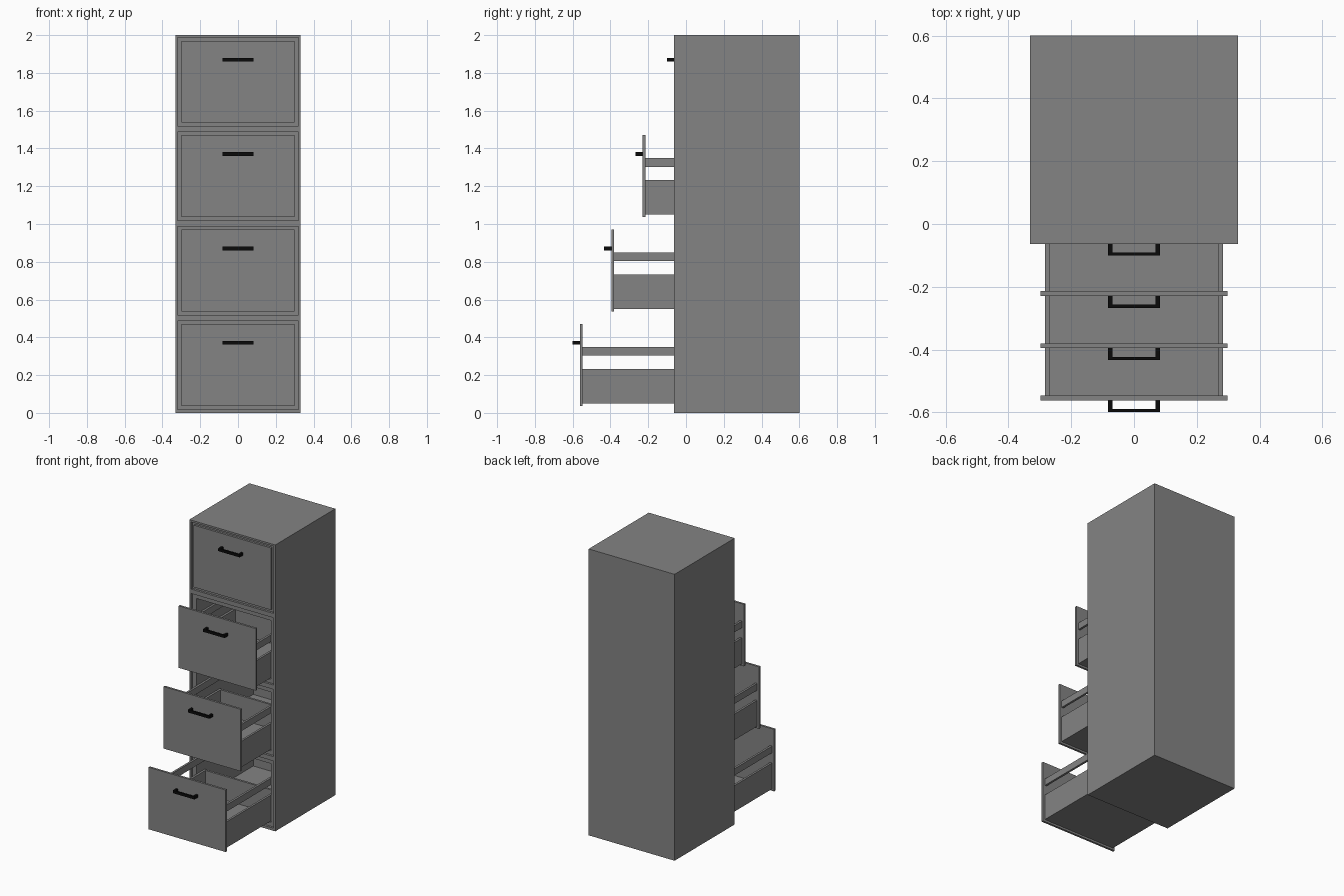
import bpy

if "Cube" in bpy.data.objects:
    bpy.data.objects.remove(bpy.data.objects["Cube"])


def material(name, value):
    m = bpy.data.materials.new(name)
    m.diffuse_color = (value, value, value, 1)
    m.use_nodes = True
    m.node_tree.nodes["Principled BSDF"].inputs["Base Color"].default_value = m.diffuse_color
    return m


GREY = material("painted grey metal", 0.23)
BLACK = material("black handle", 0.003)


def box(name, x, y, z, mat=GREY):
    """Axis-aligned box from (min, max) ranges."""
    ranges = (x, y, z)
    bpy.ops.mesh.primitive_cube_add(size=1, location=[(a + b) / 2 for a, b in ranges])
    ob = bpy.context.object
    ob.name = name
    ob.scale = [b - a for a, b in ranges]
    bpy.ops.object.transform_apply(location=False, rotation=False, scale=True)
    ob.data.materials.append(mat)
    return ob


def cut(target, x, y, z):
    """Subtract a box from the target."""
    cutter = box("cutter", x, y, z)
    mod = target.modifiers.new("opening", 'BOOLEAN')
    mod.operation, mod.solver, mod.object = 'DIFFERENCE', 'EXACT', cutter
    bpy.context.view_layer.objects.active = target
    bpy.ops.object.modifier_apply(modifier=mod.name)
    bpy.data.objects.remove(cutter)


FRONT, BACK = -0.063, 0.60
DEPTH = 0.60   # drawer length
T = 0.015      # sheet thickness

# Cabinet body with four stepped openings
cabinet = box("cabinet", (-0.332, 0.332), (FRONT, BACK), (0, 2))
for i in range(4):
    b = i * 0.5
    cut(cabinet, (-0.319, 0.319), (FRONT - 0.1, FRONT + T), (b + 0.018, b + 0.487))
    cut(cabinet, (-0.288, 0.288), (FRONT - 0.1, BACK - 0.02), (b + 0.045, b + 0.455))

# Drawers, each lower one pulled out further
for i in range(4):
    b = i * 0.5
    y = FRONT - (3 - i) * 0.1663
    inner, end = y + T, y + DEPTH
    box("drawer_front", (-0.298, 0.298), (y, inner), (b + 0.037, b + 0.47))
    box("drawer_floor", (-0.283, 0.283), (inner, end), (b + 0.051, b + 0.051 + T))
    box("drawer_back", (-0.268, 0.268), (end - T, end), (b + 0.066, b + 0.232))
    for s in (-1, 1):
        side = tuple(sorted((s * 0.268, s * 0.283)))
        box("drawer_side", side, (inner, end), (b + 0.066, b + 0.232))
        box("side_skirt", side, (inner, end), (b + 0.051, b + 0.066))
        box("hanging_rail", side, (inner, end), (b + 0.303, b + 0.35))

    # Bar handle on two posts
    box("handle_bar", (-0.083, 0.083), (y - 0.038, y - 0.028), (b + 0.361, b + 0.38), BLACK)
    for s in (-1, 1):
        post = tuple(sorted((s * 0.069, s * 0.083)))
        box("handle_post", post, (y - 0.028, y), (b + 0.361, b + 0.38), BLACK)
